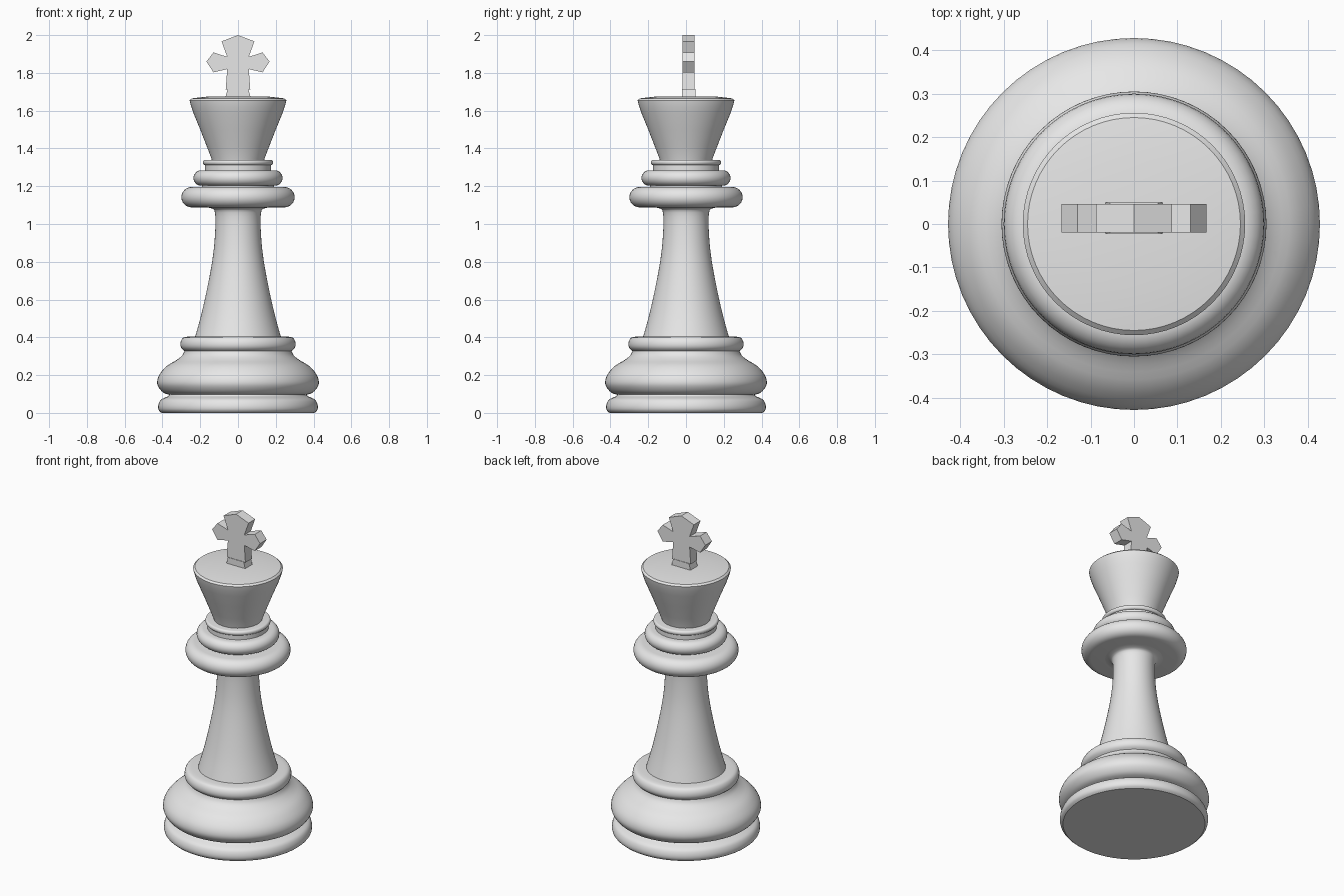
import bpy
import bmesh
import math
from mathutils import Vector

SEGMENTS = 64

cube = bpy.data.objects.get("Cube")
if cube:
    bpy.data.objects.remove(cube, do_unlink=True)

grey = bpy.data.materials.new("light grey")
grey.use_nodes = True
grey.diffuse_color = (0.8, 0.8, 0.8, 1)
grey.node_tree.nodes["Principled BSDF"].inputs["Base Color"].default_value = (0.8, 0.8, 0.8, 1)


def finish(name, bm, smooth=True):
    bmesh.ops.recalc_face_normals(bm, faces=bm.faces[:])
    mesh = bpy.data.meshes.new(name)
    bm.to_mesh(mesh)
    bm.free()
    mesh.materials.append(grey)
    obj = bpy.data.objects.new(name, mesh)
    bpy.context.collection.objects.link(obj)
    if smooth:
        bpy.ops.object.select_all(action="DESELECT")
        obj.select_set(True)
        bpy.context.view_layer.objects.active = obj
        bpy.ops.object.shade_smooth_by_angle(angle=math.radians(35))
    return obj


def soften(points, steps=3):
    """Pass a smooth curve through the profile points."""
    pts = [Vector(p) for p in points]
    pts = [pts[0]] + pts + [pts[-1]]
    out = []
    for a, b, c, d in zip(pts, pts[1:], pts[2:], pts[3:]):
        for i in range(steps):
            t = i / steps
            out.append(0.5 * (2 * b + (c - a) * t + (2 * a - 5 * b + 4 * c - d) * t**2
                              + (3 * b - a - 3 * c + d) * t**3))
    return out + [pts[-1]]


def lathe(name, profile):
    """Spin (radius, height) points about z and cap both ends."""
    bm = bmesh.new()
    rings = []
    for r, z in profile:
        rings.append([bm.verts.new((r * math.cos(a), r * math.sin(a), z))
                      for a in (math.tau * i / SEGMENTS for i in range(SEGMENTS))])
    for low, high in zip(rings, rings[1:]):
        for i in range(SEGMENTS):
            j = (i + 1) % SEGMENTS
            bm.faces.new((low[i], low[j], high[j], high[i]))
    bm.faces.new(rings[0])
    bm.faces.new(rings[-1])
    return finish(name, bm)


def rounded_ring(name, radius, bottom, top, bulge):
    """Disc whose rim is a half ellipse."""
    mid, half = (bottom + top) / 2, (top - bottom) / 2
    angles = [math.pi * (i / 12 - 0.5) for i in range(13)]
    return lathe(name, [(radius - bulge + bulge * math.cos(a), mid + half * math.sin(a))
                        for a in angles])


# Base
lathe("base_plinth", soften([(0.405, 0), (0.42, 0.015), (0.422, 0.04), (0.41, 0.068),
                             (0.385, 0.082), (0.367, 0.09), (0.364, 0.104)]))
lathe("base_bulge", soften([(0.36, 0.095), (0.395, 0.107), (0.42, 0.135), (0.428, 0.165),
                            (0.415, 0.205), (0.375, 0.25), (0.325, 0.28), (0.295, 0.305),
                            (0.283, 0.33)]))
lathe("base_ring", soften([(0.28, 0.325), (0.299, 0.342), (0.305, 0.363),
                           (0.299, 0.387), (0.28, 0.402), (0.22, 0.405)]))

# Flared stem
lathe("stem", soften([(0.228, 0.40), (0.192, 0.53), (0.155, 0.70), (0.13, 0.85),
                      (0.12, 0.98), (0.122, 1.06), (0.14, 1.083), (0.20, 1.092)]))

# Collars
rounded_ring("wide_collar", 0.30, 1.088, 1.196, 0.055)
lathe("collar_neck", [(0.19, 1.18), (0.19, 1.22)])
rounded_ring("middle_collar", 0.236, 1.203, 1.284, 0.04)
lathe("upper_neck", [(0.175, 1.27), (0.175, 1.32)])
rounded_ring("thin_collar", 0.186, 1.312, 1.34, 0.012)

# Head with bevelled rim and shallow crown
lathe("head", [(0.137, 1.33), (0.14, 1.345), (0.165, 1.41), (0.20, 1.50), (0.235, 1.585),
               (0.247, 1.62), (0.254, 1.645), (0.256, 1.655), (0.245, 1.665),
               (0.15, 1.676)])

# Cross
FRONT, BACK = -0.019, 0.046


def prism(name, outline, front, back):
    bm = bmesh.new()
    face = bm.faces.new([bm.verts.new((x, front, z)) for x, z in outline])
    moved = bmesh.ops.extrude_face_region(bm, geom=[face])["geom"]
    bmesh.ops.translate(bm, vec=(0, back - front, 0),
                        verts=[v for v in moved if isinstance(v, bmesh.types.BMVert)])
    return finish(name, bm, smooth=False)


def mirrored(half):
    return half + [(-x, z) for x, z in reversed(half) if x > 0]


prism("cross_foot", mirrored([(0.068, 1.665), (0.055, 1.715)]), FRONT - 0.003, BACK + 0.003)
prism("cross", mirrored([(0.065, 1.713), (0.057, 1.82), (0.13, 1.803), (0.167, 1.86),
                         (0.13, 1.908), (0.057, 1.885), (0.087, 1.967), (0, 2.0)]),
      FRONT, BACK)
